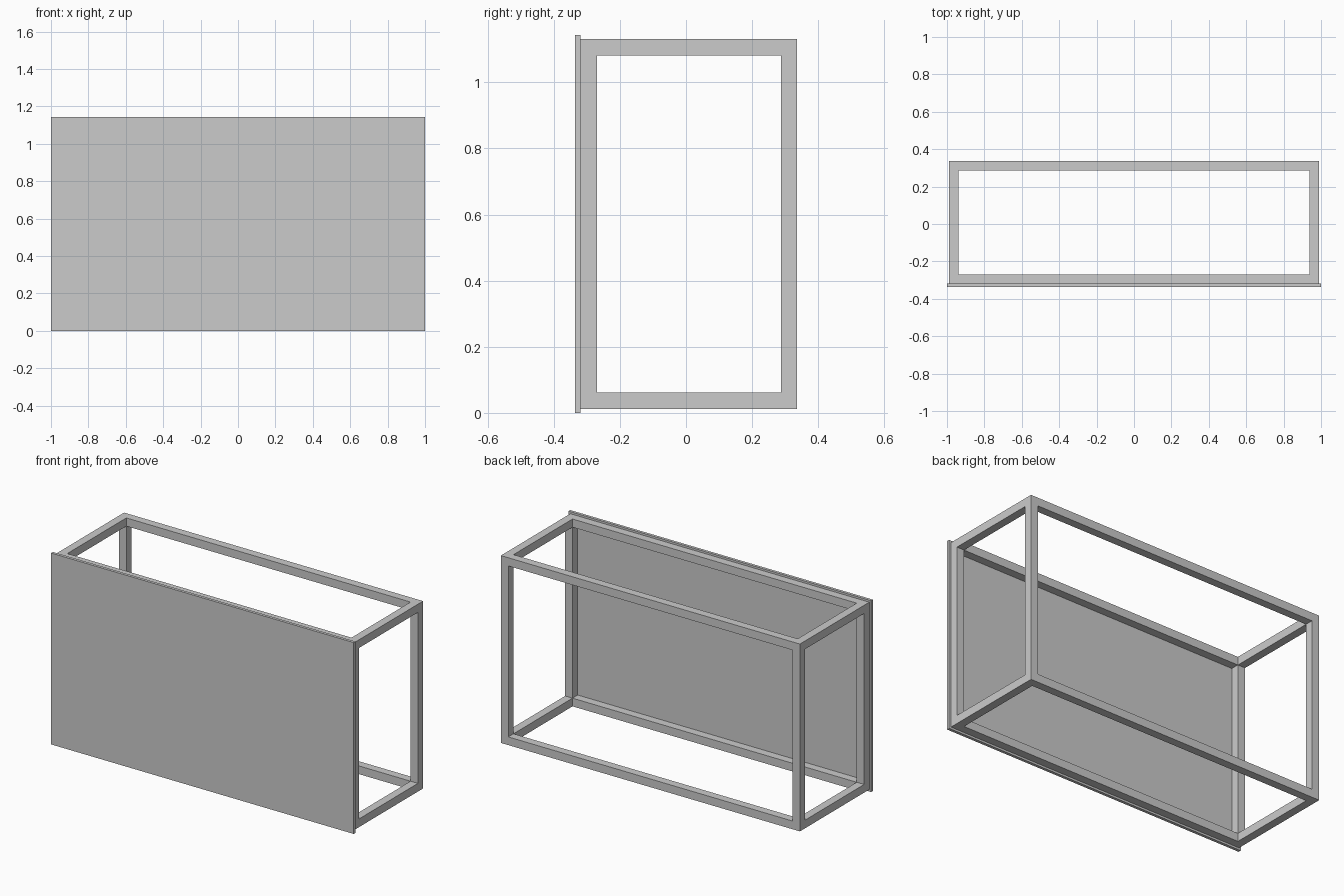
import bpy

if "Cube" in bpy.data.objects:
    bpy.data.objects.remove(bpy.data.objects["Cube"], do_unlink=True)

BAR = 0.049                      # square tube thickness
X = 0.988                        # frame half width
Y0, Y1 = -0.319, 0.336           # frame front and back
Z0, Z1 = 0.012, 1.131            # frame bottom and top
PANEL_FRONT, PANEL_TOP = -0.336, 1.143


def box(name, low, high):
    """Add a box spanning two opposite corners."""
    bpy.ops.mesh.primitive_cube_add(size=1)
    ob = bpy.context.object
    ob.name = ob.data.name = name
    ob.location = [(a + b) / 2 for a, b in zip(low, high)]
    ob.scale = [b - a for a, b in zip(low, high)]
    bpy.context.view_layer.update()
    bpy.ops.object.transform_apply(location=False, rotation=False, scale=True)
    return ob


sides = {"right": -X, "left": X - BAR}
depths = {"front": Y0, "back": Y1 - BAR}
levels = {"bottom": Z0, "top": Z1 - BAR}

# Corner uprights
for side, x in sides.items():
    for depth, y in depths.items():
        box(f"{depth}_{side}_upright", (x, y, Z0), (x + BAR, y + BAR, Z1))

for level, z in levels.items():
    # Long rails between the uprights
    for depth, y in depths.items():
        box(f"{level}_{depth}_rail", (-X + BAR, y, z), (X - BAR, y + BAR, z + BAR))
    # Short side rails between the uprights
    for side, x in sides.items():
        box(f"{level}_{side}_rail", (x, Y0 + BAR, z), (x + BAR, Y1 - BAR, z + BAR))

# Front panel overhanging the frame slightly
box("front_panel", (-1, PANEL_FRONT, 0), (1, Y0, PANEL_TOP))
